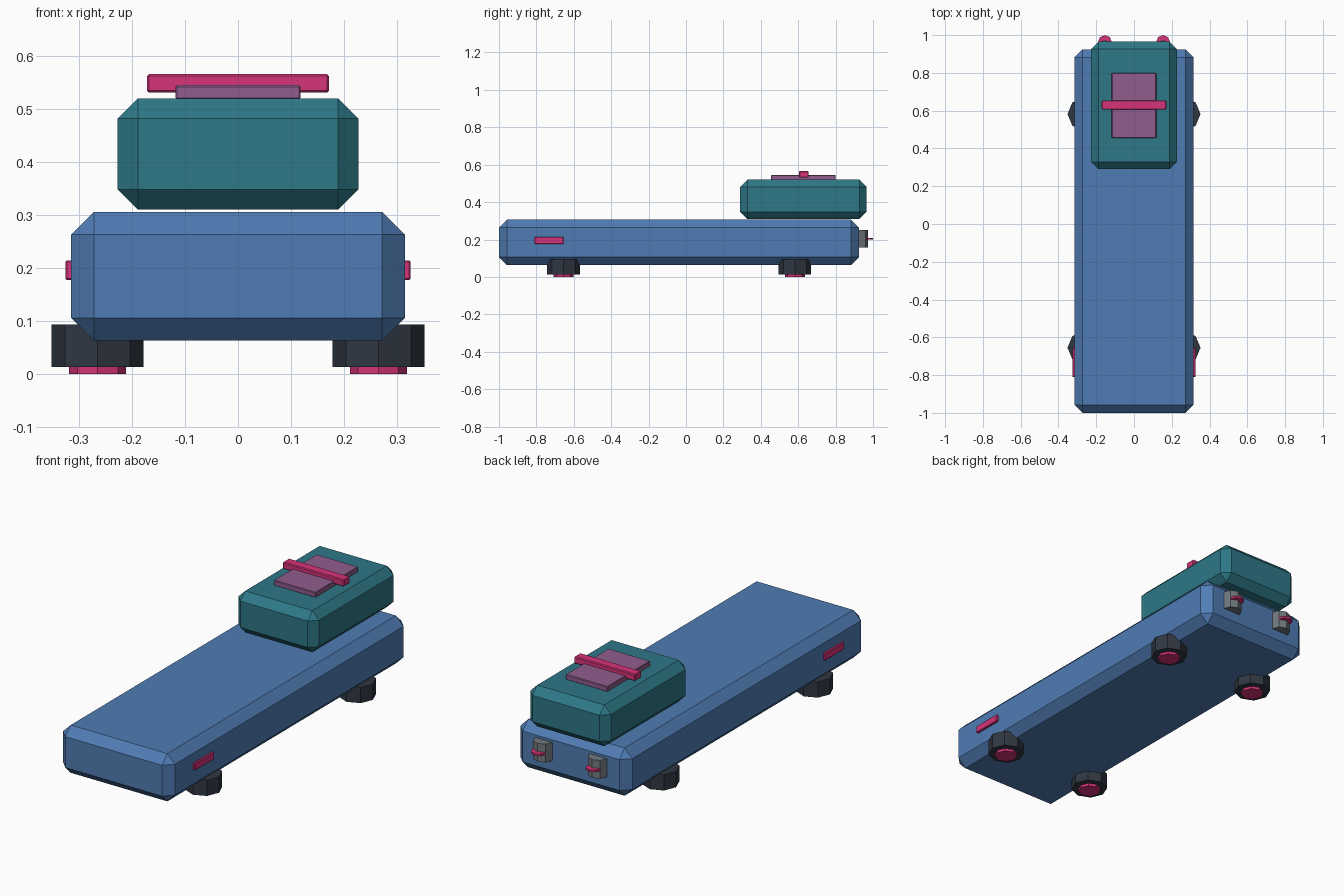
import bpy, bmesh
from mathutils import Matrix

cube = bpy.data.objects.get("Cube")
if cube:
    bpy.data.objects.remove(cube, do_unlink=True)


def material(name, rgb):
    mat = bpy.data.materials.new(name)
    mat.use_nodes = True
    color = (*rgb, 1.0)
    mat.diffuse_color = color
    mat.node_tree.nodes["Principled BSDF"].inputs["Base Color"].default_value = color
    return mat


blue = material("body blue", (0.080, 0.202, 0.456))
teal = material("cabin teal", (0.027, 0.188, 0.242))
pink = material("accent pink", (0.672, 0.033, 0.195))
mauve = material("panel mauve", (0.283, 0.107, 0.271))
charcoal = material("tyre charcoal", (0.030, 0.038, 0.054))
grey = material("housing grey", (0.162, 0.188, 0.205))


def finish(name, bm, mat):
    mesh = bpy.data.meshes.new(name)
    bm.to_mesh(mesh)
    bm.free()
    mesh.materials.append(mat)
    obj = bpy.data.objects.new(name, mesh)
    bpy.context.collection.objects.link(obj)
    return obj


def box(name, mat, x, y, z, chamfer):
    """Chamfered box from (low, high) ranges on each axis."""
    bm = bmesh.new()
    centre = [(a + b) / 2 for a, b in (x, y, z)]
    size = [b - a for a, b in (x, y, z)]
    bmesh.ops.create_cube(bm, size=1, matrix=Matrix.LocRotScale(centre, None, size))
    obj = finish(name, bm, mat)
    bevel = obj.modifiers.new("chamfer", "BEVEL")
    bevel.width = chamfer
    bevel.segments = 1
    bevel.limit_method = "NONE"
    return obj


def octagon(name, mat, x, y, z, radius):
    """Upright eight-sided prism with a corner pointing along each axis."""
    bm = bmesh.new()
    bmesh.ops.create_cone(bm, cap_ends=True, segments=8, radius1=radius, radius2=radius,
                          depth=z[1] - z[0],
                          matrix=Matrix.Translation((x, y, sum(z) / 2)))
    return finish(name, bm, mat)


# Long body and the cabin at the rear
box("body", blue, (-0.315, 0.315), (-1.0, 0.925), (0.063, 0.306), 0.043)
box("cabin", teal, (-0.227, 0.227), (0.29, 0.965), (0.31, 0.52), 0.038)

# Roof panel with a cross bar
box("roof_panel", mauve, (-0.118, 0.118), (0.455, 0.80), (0.518, 0.545), 0.003)
box("roof_bar", pink, (-0.172, 0.172), (0.605, 0.655), (0.531, 0.566), 0.004)

for side, s in (("left", 1), ("right", -1)):
    # Wheels with hub caps underneath
    for end, y in (("front", -0.655), ("rear", 0.582)):
        octagon(f"{end}_{side}_wheel", charcoal, s * 0.265, y, (0.013, 0.093), 0.087)
        octagon(f"{end}_{side}_hub", pink, s * 0.265, y, (0.0, 0.03), 0.054)

    # Side marker
    xs = sorted((s * 0.30, s * 0.326))
    box(f"{side}_side_marker", pink, xs, (-0.81, -0.655), (0.177, 0.214), 0.003)

    # Rear lamp housing with a thin lens fin
    octagon(f"{side}_lamp_housing", grey, s * 0.154, 0.925, (0.157, 0.25), 0.049)
    octagon(f"{side}_lamp_lens", pink, s * 0.154, 0.963, (0.199, 0.209), 0.037)
